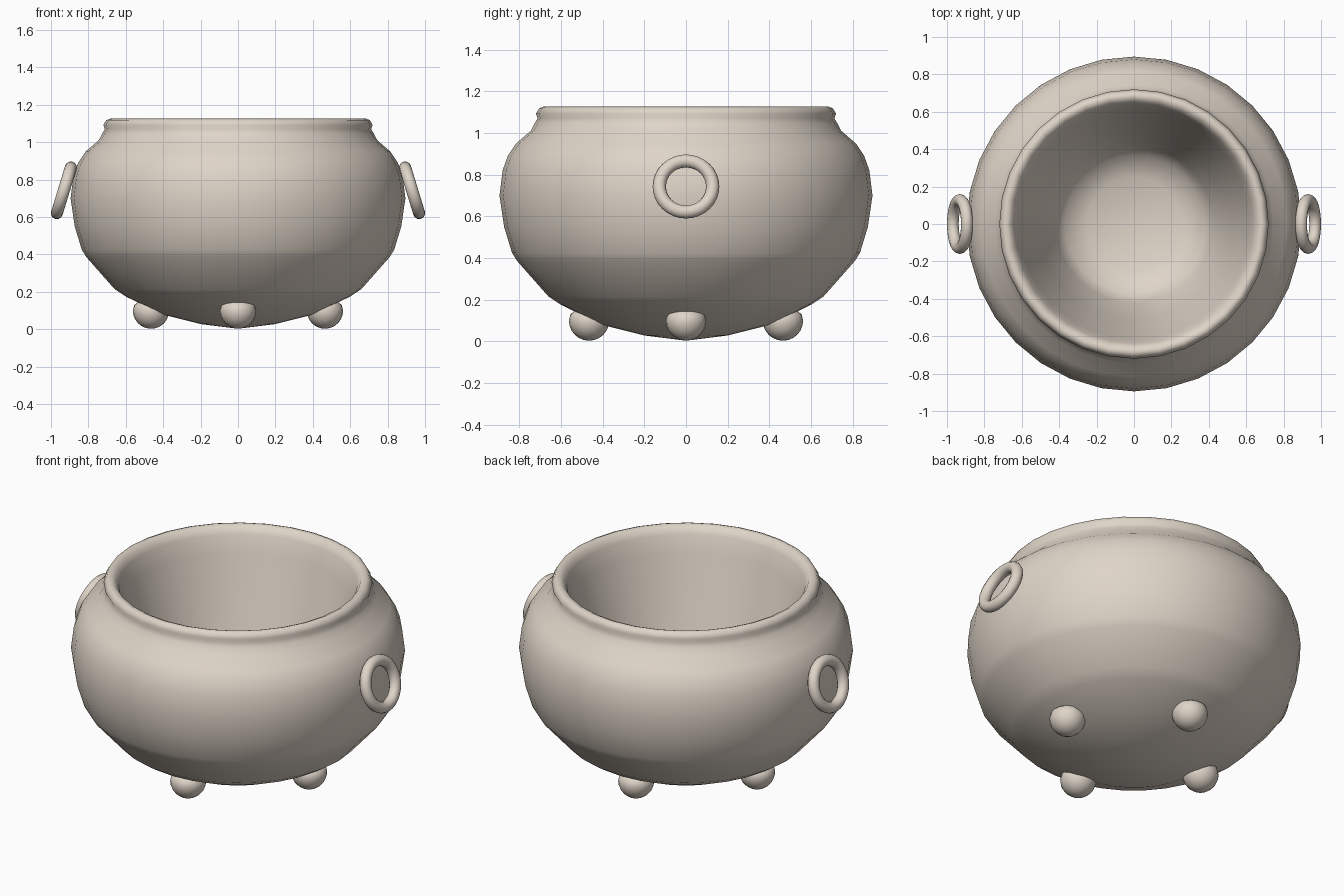
import bpy, bmesh, math
from mathutils import Matrix

cube = bpy.data.objects.get("Cube")
if cube:
    bpy.data.objects.remove(cube, do_unlink=True)

# Single clay colour for every part
clay = bpy.data.materials.new("warm_grey_clay")
clay.use_nodes = True
colour = (0.74, 0.665, 0.58, 1)
clay.diffuse_color = colour
clay.node_tree.nodes["Principled BSDF"].inputs["Base Color"].default_value = colour


def finish(ob, angle):
    ob.data.materials.append(clay)
    bpy.ops.object.select_all(action="DESELECT")
    ob.select_set(True)
    bpy.context.view_layer.objects.active = ob
    bpy.ops.object.shade_smooth_by_angle(angle=math.radians(angle))


def lathe(name, profile, sides):
    """Spin a radius/height profile around z."""
    bm = bmesh.new()
    verts = [bm.verts.new((r, 0, z)) for r, z in profile]
    edges = [bm.edges.new(pair) for pair in zip(verts, verts[1:])]
    bmesh.ops.spin(bm, geom=verts + edges, axis=(0, 0, 1), cent=(0, 0, 0),
                   angle=math.tau, steps=sides, use_duplicate=False)
    bmesh.ops.remove_doubles(bm, verts=bm.verts, dist=0.0005)
    bmesh.ops.recalc_face_normals(bm, faces=bm.faces)
    mesh = bpy.data.meshes.new(name)
    bm.to_mesh(mesh)
    bm.free()
    ob = bpy.data.objects.new(name, mesh)
    bpy.context.collection.objects.link(ob)
    return ob


# Pot: outer wall with a conical lower band, grooved rim, tapering inner wall and floor
outer = [(0, 0.003), (0.2, 0.028), (0.4, 0.078), (0.6, 0.175), (0.66, 0.215),
         (0.81, 0.385), (0.835, 0.425), (0.873, 0.55), (0.895, 0.7),
         (0.88, 0.82), (0.855, 0.89), (0.815, 0.95), (0.745, 1.01)]
rim = [(0.727, 1.045), (0.712, 1.07), (0.72, 1.092), (0.705, 1.118),
       (0.685, 1.126), (0.66, 1.115)]
inner = [(0.64, 1.08), (0.615, 0.98), (0.51, 0.6), (0.42, 0.3),
         (0.37, 0.21), (0.25, 0.16), (0, 0.14)]
finish(lathe("pot_body", outer + rim + inner, 32), 80)

# Ring handles, leaning in at the top
for side, label in ((1, "left"), (-1, "right")):
    major, minor = 0.128, 0.032
    tube = [(major + minor * math.cos(a), minor * math.sin(a))
            for a in (math.tau * i / 12 for i in range(13))]
    ring = lathe(label + "_ring_handle", tube, 32)
    ring.data.transform(Matrix.Translation((side * 0.931, 0, 0.743))
                        @ Matrix.Rotation(side * math.radians(73), 4, "Y"))
    finish(ring, 60)

# Four rounded feet, flattened where they meet the pot
for i, label in enumerate(("left", "back", "right", "front")):
    foot_profile = [(0.097 * math.sin(a), -0.097 * math.cos(a))
                    for a in (math.pi / 2 * k / 6 for k in range(7))]
    foot_profile += [(0.09, 0.03), (0.06, 0.052), (0, 0.057)]
    foot = lathe(label + "_foot", foot_profile, 20)
    foot.data.transform(Matrix.Rotation(i * math.pi / 2, 4, "Z")
                        @ Matrix.Translation((0.465, 0, 0.1)))
    finish(foot, 60)
